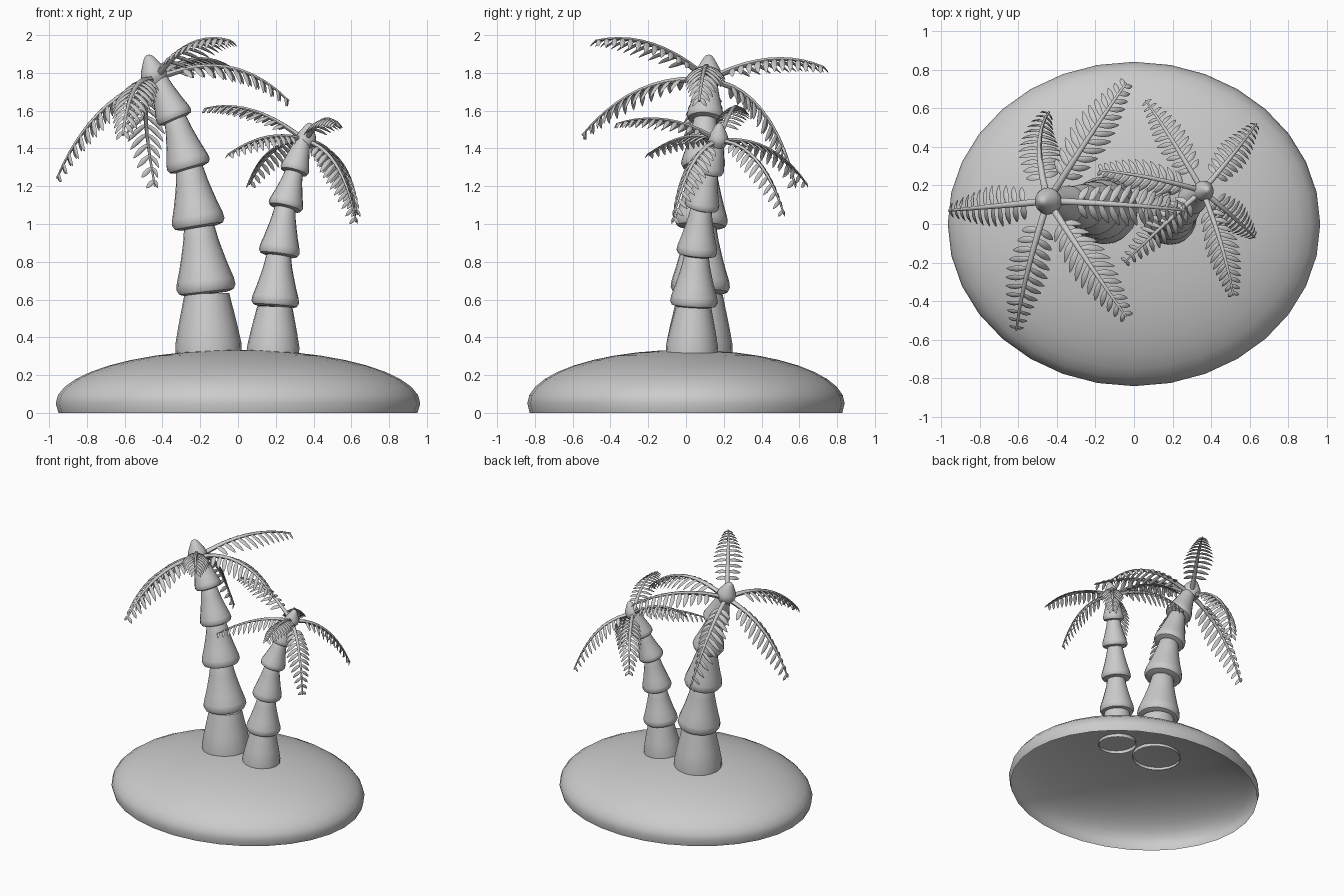
import bpy, bmesh, math
from mathutils import Vector, Matrix

if "Cube" in bpy.data.objects:
    bpy.data.objects.remove(bpy.data.objects["Cube"])

UP = Vector((0, 0, 1))


def finish(bm, name, angle=40):
    bmesh.ops.recalc_face_normals(bm, faces=bm.faces)
    me = bpy.data.meshes.new(name)
    bm.to_mesh(me)
    bm.free()
    ob = bpy.data.objects.new(name, me)
    bpy.context.collection.objects.link(ob)
    bpy.context.view_layer.objects.active = ob
    ob.select_set(True)
    bpy.ops.object.shade_smooth_by_angle(angle=math.radians(angle))
    ob.select_set(False)
    return ob


def ring(bm, c, u, v, ru, rv, n):
    return [bm.verts.new(c + u * (ru * math.cos(2 * math.pi * i / n)) + v * (rv * math.sin(2 * math.pi * i / n)))
            for i in range(n)]


def skin(bm, rings, cap_start=True, cap_end=True):
    for a, b in zip(rings, rings[1:]):
        n = len(a)
        for i in range(n):
            bm.faces.new((a[i], a[(i + 1) % n], b[(i + 1) % n], b[i]))
    if cap_start:
        bm.faces.new(rings[0])
    if cap_end:
        bm.faces.new(rings[-1])


def lathe(bm, a, b, radius, profile, caps=(True, True), n=20):
    # profile of (height fraction, radius fraction) turned about the axis a-b
    a, b = Vector(a), Vector(b)
    q = UP.rotation_difference(b - a)
    u, v = q @ Vector((1, 0, 0)), q @ Vector((0, 1, 0))
    skin(bm, [ring(bm, a.lerp(b, t), u, v, radius * r, radius * r, n) for t, r in profile], *caps)


# Island: open-bottomed flattened dome
bm = bmesh.new()
rings = []
for z, s in [(0, 0.985)] + [(0.05 + 0.284 * math.sin(k * math.pi / 20), math.cos(k * math.pi / 20)) for k in range(10)]:
    rings.append(ring(bm, Vector((0, 0, z)), Vector((1, 0, 0)), Vector((0, 1, 0)), 0.965 * s, 0.84 * s, 32))
skin(bm, rings, False, False)
top = bm.verts.new((0, 0, 0.334))
for i in range(32):
    bm.faces.new((rings[-1][i], rings[-1][(i + 1) % 32], top))
finish(bm, "island")

BASE = [(0, 1), (0.2, 1), (0.5, 0.89), (1, 0.68)]
SEGMENT = [(0, 0.7), (0.03, 0.92), (0.1, 1), (0.2, 0.97), (0.4, 0.83), (0.6, 0.71), (0.8, 0.6), (1, 0.52), (1.06, 0.46)]
BUD = [(0, 0.7), (0.2, 0.97), (0.35, 1), (0.5, 0.9), (0.7, 0.65), (0.88, 0.42), (0.97, 0.24), (1, 0.08)]


def trunk(name, axis, radii):
    bm = bmesh.new()
    for i, r in enumerate(radii):
        if i == 0:
            lathe(bm, axis[0], axis[1], r, BASE, (False, True))
        else:
            lathe(bm, axis[i], axis[i + 1], r, SEGMENT)
    finish(bm, name)


def frond(bm, start, mid, tip, half, pairs=12):
    p0, m, p2 = Vector(start), Vector(mid), Vector(tip)
    p1 = 2 * m - (p0 + p2) / 2          # control point so the curve passes mid

    def frame(t):
        p = p0 * (1 - t) ** 2 + p1 * (2 * t * (1 - t)) + p2 * t * t
        d = ((p1 - p0) * (1 - t) + (p2 - p1) * t).normalized()
        s = d.cross(UP).normalized()
        return p, d, s, s.cross(d)

    # Central stem
    rings = []
    for k in range(11):
        p, d, s, n = frame(k / 10)
        r = half * (0.17 - 0.12 * k / 10)
        rings.append(ring(bm, p, s, n, r, r, 6))
    skin(bm, rings)
    # Paired drooping leaflets
    for k in range(pairs):
        f = k / (pairs - 1)
        p, d, s, n = frame(0.2 + 0.77 * f)
        length = half * 1.22 * (0.72 + 0.9 * f if f < 0.3 else 1 - 0.62 * ((f - 0.3) / 0.7) ** 1.6)
        fwd = 0.25 + 0.5 * f
        for side in (-1, 1):
            out = (s * side + d * fwd).normalized()
            wide = (d - out * d.dot(out)).normalized()
            rings = []
            for t, w in ((0, 0.45), (0.25, 0.8), (0.5, 1), (0.75, 0.8), (0.92, 0.4), (1, 0.1)):
                c = p + length * (out * (t - 0.12 * t * t) - n * (0.15 * t + 0.4 * t * t) + d * (0.12 * t * t))
                w *= half * (0.17 - 0.05 * f)
                rings.append(ring(bm, c, wide, n, w, w * 0.45, 6))
            skin(bm, rings)


def crown(name, start, half, paths):
    for i, (mid, tip) in enumerate(paths):
        bm = bmesh.new()
        frond(bm, start, mid, tip, half)
        finish(bm, f"{name}_{i + 1}", 60)


# Tall palm
trunk("tall_trunk",
      [(-0.155, 0.07, 0.3), (-0.165, 0.075, 0.63), (-0.205, 0.08, 0.98), (-0.255, 0.09, 1.29),
       (-0.33, 0.1, 1.55), (-0.42, 0.115, 1.76)],
      [0.175, 0.157, 0.14, 0.117, 0.098])
bm = bmesh.new()
lathe(bm, (-0.43, 0.118, 1.74), (-0.478, 0.12, 1.895), 0.07, BUD)
finish(bm, "tall_bud")
crown("tall_frond", (-0.445, 0.12, 1.76), 0.112, [
    ((-0.74, 0.09, 1.58), (-0.96, 0.07, 1.24)),
    ((-0.55, -0.24, 1.71), (-0.61, -0.55, 1.47)),
    ((-0.25, -0.18, 1.95), (-0.04, -0.48, 1.97)),
    ((-0.06, 0.1, 1.83), (0.27, 0.07, 1.65)),
    ((-0.24, 0.44, 1.87), (-0.04, 0.73, 1.83)),
    ((-0.49, 0.4, 1.6), (-0.44, 0.58, 1.2)),
])

# Short palm
trunk("short_trunk",
      [(0.185, 0.03, 0.3), (0.195, 0.04, 0.56), (0.215, 0.055, 0.83), (0.248, 0.08, 1.08),
       (0.295, 0.12, 1.27), (0.345, 0.165, 1.45)],
      [0.138, 0.126, 0.108, 0.093, 0.077])
bm = bmesh.new()
lathe(bm, (0.35, 0.168, 1.41), (0.383, 0.178, 1.535), 0.053, BUD)
finish(bm, "short_bud")
crown("short_frond", (0.355, 0.172, 1.44), 0.088, [
    ((0.08, 0.24, 1.6), (-0.18, 0.28, 1.61)),
    ((0.2, 0.43, 1.4), (0.06, 0.64, 1.21)),
    ((0.16, 0.0, 1.46), (-0.05, -0.2, 1.37)),
    ((0.52, 0.37, 1.34), (0.635, 0.52, 1.05)),
    ((0.52, 0.03, 1.31), (0.625, -0.07, 1.01)),
    ((0.45, -0.1, 1.55), (0.515, -0.37, 1.53)),
])
